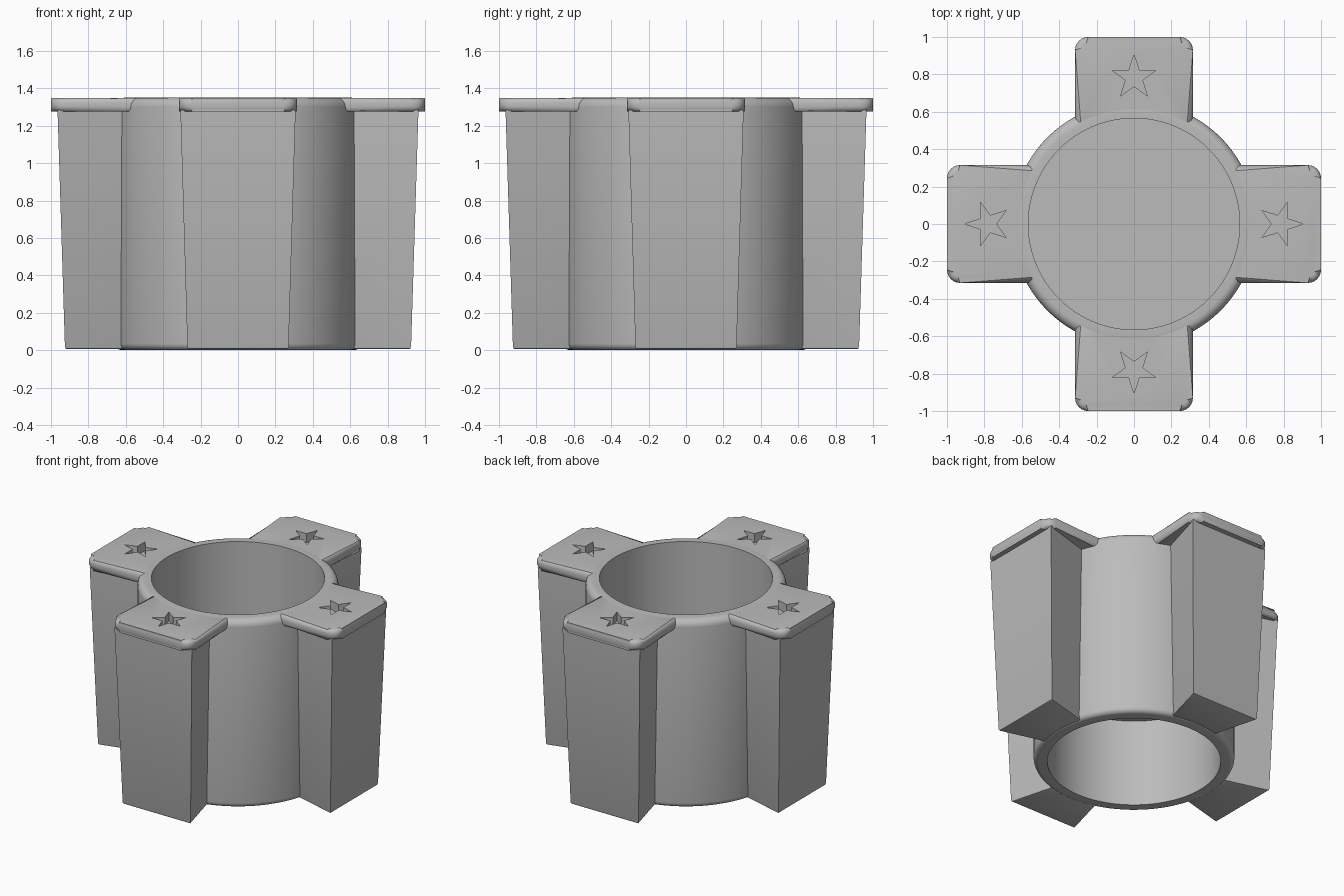
import bpy, bmesh
from math import sin, cos, pi, radians, asin
from mathutils import Matrix, Vector

if "Cube" in bpy.data.objects:
    bpy.data.objects.remove(bpy.data.objects["Cube"], do_unlink=True)

grey = bpy.data.materials.new("matte_grey")
grey.use_nodes = True
COLOUR = (0.5, 0.5, 0.5, 1)
grey.diffuse_color = COLOUR
grey.node_tree.nodes["Principled BSDF"].inputs["Base Color"].default_value = COLOUR

TOP = 1.35
BORE = 0.565
OUTER = 0.655


def arc(cx, cy, r, start, end, steps=6):
    """Points on a circular arc, angles in degrees."""
    angles = [radians(start + (end - start) * i / steps) for i in range(steps + 1)]
    return [(cx + r * cos(a), cy + r * sin(a)) for a in angles]


def finish(bm, name, turn=0, smooth=True):
    bmesh.ops.recalc_face_normals(bm, faces=bm.faces)
    mesh = bpy.data.meshes.new(name)
    bm.to_mesh(mesh)
    bm.free()
    mesh.materials.append(grey)
    obj = bpy.data.objects.new(name, mesh)
    bpy.context.collection.objects.link(obj)
    obj.rotation_euler.z = turn
    if smooth:
        bpy.ops.object.select_all(action="DESELECT")
        obj.select_set(True)
        bpy.context.view_layer.objects.active = obj
        bpy.ops.object.shade_smooth_by_angle(angle=radians(35))
    return obj


def loft(low, high, z0, z1):
    """Solid between two outlines with the same number of points."""
    bm = bmesh.new()
    a = [bm.verts.new((x, y, z0)) for x, y in low]
    b = [bm.verts.new((x, y, z1)) for x, y in high]
    bm.faces.new(a[::-1])
    bm.faces.new(b)
    for i in range(len(a)):
        j = (i + 1) % len(a)
        bm.faces.new((a[i], a[j], b[j], b[i]))
    return bm


def round_rims(bm, heights, size, segments):
    """Round the level edges lying at the given heights."""
    edges = [e for e in bm.edges
             if any(all(abs(v.co.z - h) < 1e-4 for v in e.verts) for h in heights)]
    bmesh.ops.bevel(bm, geom=edges, offset=size, segments=segments,
                    profile=0.5, affect="EDGES")


# Tube with rounded outer rims and a dividing floor inside
profile = [(0, 0.63), (BORE, 0.63), (BORE, 0)]
profile += arc(OUTER - 0.035, 0.035, 0.035, -90, 0)
profile += arc(OUTER - 0.05, TOP - 0.05, 0.05, 0, 90)
profile += [(BORE, TOP), (BORE, 0.71), (0, 0.71)]
bm = bmesh.new()
verts = [bm.verts.new((r, 0, z)) for r, z in profile]
edges = [bm.edges.new(pair) for pair in zip(verts, verts[1:])]
bmesh.ops.spin(bm, geom=verts + edges, cent=(0, 0, 0), axis=(0, 0, 1),
               angle=2 * pi, steps=96, use_duplicate=False)
bmesh.ops.remove_doubles(bm, verts=bm.verts, dist=1e-4)
finish(bm, "tube")


def wedge(inner, inner_half, outer, outer_half):
    return [(inner, -inner_half), (outer, -outer_half),
            (outer, outer_half), (inner, inner_half)]


# Cap outline: rounded outer corners, inner end curved to follow the tube
HALF = 0.315
CORNER = 0.07
swing = asin(HALF / 0.585) * 180 / pi
cap_outline = arc(1 - CORNER, CORNER - HALF, CORNER, -90, 0)
cap_outline += arc(1 - CORNER, HALF - CORNER, CORNER, 0, 90)
cap_outline += arc(0, 0, 0.585, swing, -swing, 12)

# Five-pointed star with its tip pointing outward
star = []
for i in range(10):
    r = 0.122 if i % 2 == 0 else 0.0466
    star.append((0.783 + r * cos(i * pi / 5), r * sin(i * pi / 5)))

for k, side in enumerate(("left", "back", "right", "front")):
    turn = k * pi / 2

    # Tapered leg that narrows toward the tube
    bm = loft(wedge(0.59, 0.18, 0.925, 0.27), wedge(0.59, 0.20, 0.965, 0.308),
              0.005, 1.285)
    round_rims(bm, [0.005], 0.012, 2)
    finish(bm, side + "_leg", turn)

    # Rounded cap on the leg
    bm = loft(cap_outline, cap_outline, 1.275, TOP - 0.001)
    round_rims(bm, [1.275, TOP - 0.001], 0.03, 4)
    cap = finish(bm, side + "_cap", turn)

    # Star-shaped recess through the cap
    cutter = finish(loft(star, star, 1.2, 1.45), side + "_star_cutter", turn, False)
    cutter.hide_render = True
    cutter.hide_set(True)
    cutter.display_type = "WIRE"
    cut = cap.modifiers.new("star_recess", "BOOLEAN")
    cut.operation = "DIFFERENCE"
    cut.solver = "EXACT"
    cut.object = cutter
